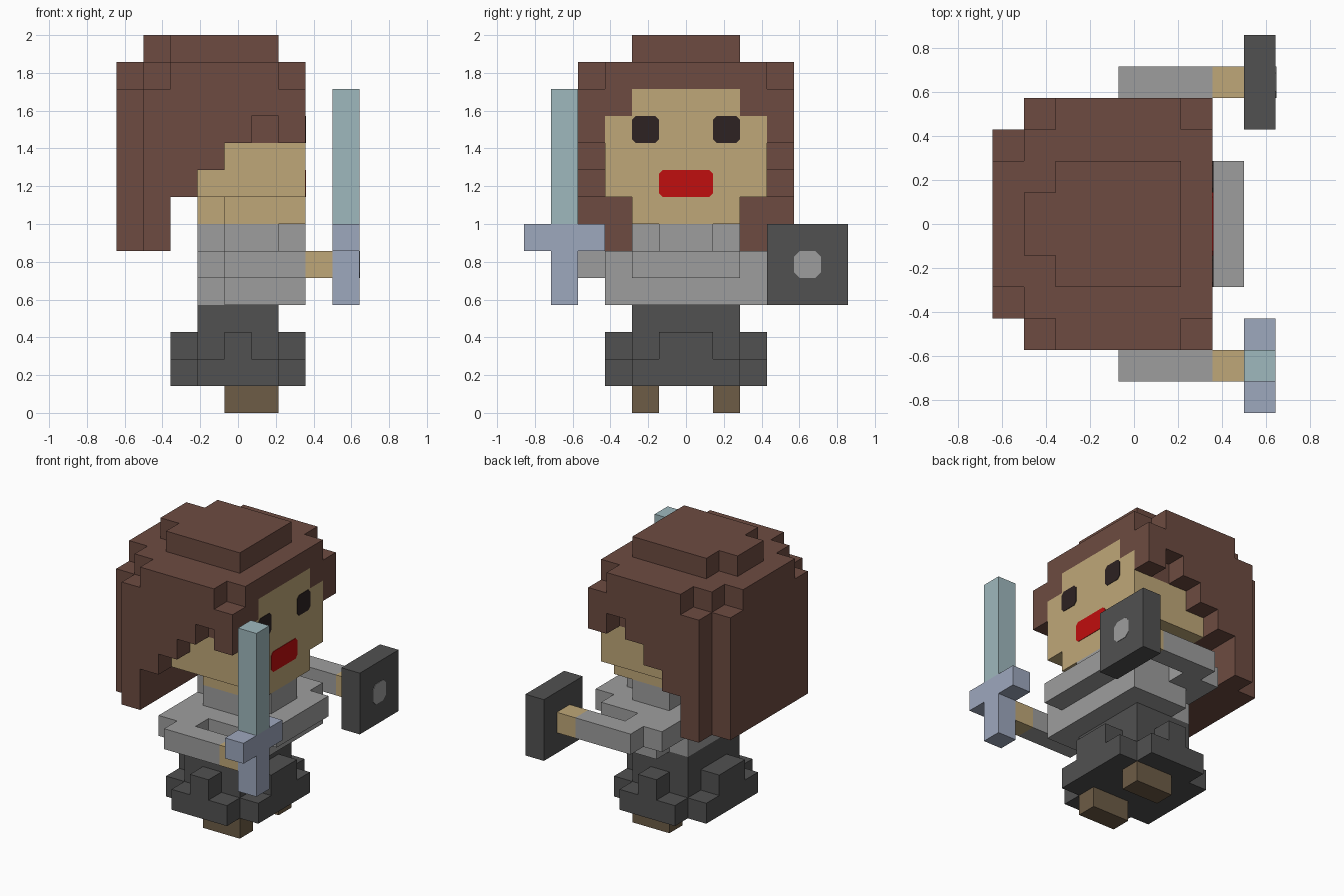
import bpy, bmesh, math

if "Cube" in bpy.data.objects:
    bpy.data.objects.remove(bpy.data.objects["Cube"], do_unlink=True)

U = 1 / 7          # one block
X0 = 4.5           # block column at the model's centre


def material(name, rgb):
    lin = [(c / 255 / 12.92) if c <= 10 else ((c / 255 + 0.055) / 1.055) ** 2.4 for c in rgb]
    m = bpy.data.materials.new(name)
    m.use_nodes = True
    m.diffuse_color = (*lin, 1)
    m.node_tree.nodes["Principled BSDF"].inputs["Base Color"].default_value = (*lin, 1)
    return m


HAIR = material("hair brown", (109, 75, 65))
SKIN = material("skin tan", (191, 167, 120))
SHIRT = material("shirt grey", (158, 158, 158))
DARK = material("dark grey", (81, 81, 81))
BOOT = material("boot brown", (109, 92, 70))
BLADE = material("blade pale teal", (159, 184, 189))
HILT = material("hilt pale blue", (158, 168, 190))
RED = material("lip red", (192, 14, 14))
EYE = material("eye dark", (45, 34, 34))


def cells(boxes):
    """All block cells covered by boxes (x0, x1, y0, y1, z0, z1)."""
    return {(x, y, z) for a, b, c, d, e, f in boxes
            for x in range(a, b) for y in range(c, d) for z in range(e, f)}


def finish(name, bm, mat):
    me = bpy.data.meshes.new(name)
    bm.to_mesh(me)
    bm.free()
    me.materials.append(mat)
    ob = bpy.data.objects.new(name, me)
    bpy.context.collection.objects.link(ob)
    return ob


def blocks(name, mat, boxes, cut=()):
    """Outer skin of a set of blocks, with flat areas merged."""
    solid = cells(boxes) - set(cut)
    bm = bmesh.new()
    verts = {}

    def vert(p):
        if p not in verts:
            verts[p] = bm.verts.new(((p[0] - X0) * U, p[1] * U, p[2] * U))
        return verts[p]

    for c in sorted(solid):
        for ax in range(3):
            for s in (0, 1):
                n = list(c)
                n[ax] += 1 if s else -1
                if tuple(n) in solid:
                    continue
                loop = []
                for i, j in ((0, 0), (1, 0), (1, 1), (0, 1)):
                    p = list(c)
                    p[ax] += s
                    p[(ax + 1) % 3] += i
                    p[(ax + 2) % 3] += j
                    loop.append(vert(tuple(p)))
                bm.faces.new(loop if s else loop[::-1])
    bmesh.ops.dissolve_limit(bm, angle_limit=math.radians(1), verts=bm.verts[:], edges=bm.edges[:])
    return finish(name, bm, mat)


def plate(name, mat, x, y0, y1, z0, z1, r=0.02):
    """Thin plate with clipped corners lying on a surface that faces +x."""
    bm = bmesh.new()
    a, b, c, d = y0 * U, y1 * U, z0 * U, z1 * U
    px = (x - X0) * U - 0.002
    pts = [(a + r, c), (b - r, c), (b, c + r), (b, d - r),
           (b - r, d), (a + r, d), (a, d - r), (a, c + r)]
    f = bm.faces.new([bm.verts.new((px, y, z)) for y, z in pts])
    ext = bmesh.ops.extrude_face_region(bm, geom=[f])
    bmesh.ops.translate(bm, vec=(0.005, 0, 0),
                        verts=[v for v in ext["geom"] if isinstance(v, bmesh.types.BMVert)])
    bmesh.ops.recalc_face_normals(bm, faces=bm.faces[:])
    return finish(name, bm, mat)


# Head: face, cheeks, jaw
head = [(6, 7, -3, 3, 10, 11), (6, 7, -2, 2, 11, 12), (4, 7, -3, 3, 8, 10),
        (3, 4, -3, 3, 8, 9), (4, 7, -2, 2, 7, 8), (3, 4, -1, 1, 7, 8)]
blocks("head", SKIN, head)

# Hair: cap, crown, stepped sides and long back, with a notch over each ear
hair = [(2, 6, -2, 2, 13, 14), (1, 2, -1, 1, 13, 14),
        (1, 7, -3, 3, 12, 13), (2, 6, -4, 4, 12, 13), (0, 1, -2, 2, 12, 13),
        (1, 7, -4, 4, 10, 12), (1, 4, -4, 4, 9, 10), (1, 3, -4, 4, 8, 9),
        (1, 2, -4, 4, 6, 8), (0, 1, -3, 3, 6, 12)]
notches = [(5, 6, -4, -3, 10, 11), (5, 6, 3, 4, 10, 11)]
blocks("hair", HAIR, hair, cells(head + notches))

# Face details
plate("mouth", RED, 7, -1, 1, 8, 9)
for side, y in (("right", -2), ("left", 1)):
    plate(side + "_eye", EYE, 7, y, y + 1, 10, 11)

# Shirt: collar, shoulders, chest, waist and sleeves
blocks("shirt", SHIRT, [
    (4, 6, -2, 2, 6, 7), (3, 7, -1, 1, 6, 7),
    (4, 5, -5, 5, 5, 6), (3, 4, -4, 4, 5, 6), (4, 7, -3, 3, 5, 6), (7, 8, -2, 2, 5, 6),
    (4, 7, -3, 3, 4, 5), (3, 4, -2, 2, 4, 5),
    (4, 7, -5, -4, 5, 6), (4, 7, 4, 5, 5, 6)])

# Skirt, flaring downward
blocks("skirt", DARK, [
    (3, 6, -2, 2, 2, 4), (4, 5, -3, 3, 2, 3), (2, 7, -1, 1, 2, 3),
    (3, 6, -3, 3, 1, 2), (2, 7, -2, 2, 1, 2)])

# Hands and feet
for side, hy, fy in (("right", -5, -2), ("left", 4, 1)):
    blocks(side + "_hand", SKIN, [(7, 8, hy, hy + 1, 5, 6)])
    blocks(side + "_foot", BOOT, [(4, 6, fy, fy + 1, 0, 1)])

# Sword in the right hand
blocks("sword_blade", BLADE, [(8, 9, -5, -4, 7, 12)])
blocks("sword_hilt", HILT, [(8, 9, -6, -3, 6, 7), (8, 9, -5, -4, 4, 6)])

# Shield in the left hand
blocks("shield", DARK, [(8, 9, 3, 6, 4, 7)])
plate("shield_boss", SHIRT, 9, 4, 5, 5, 6, 0.03)
